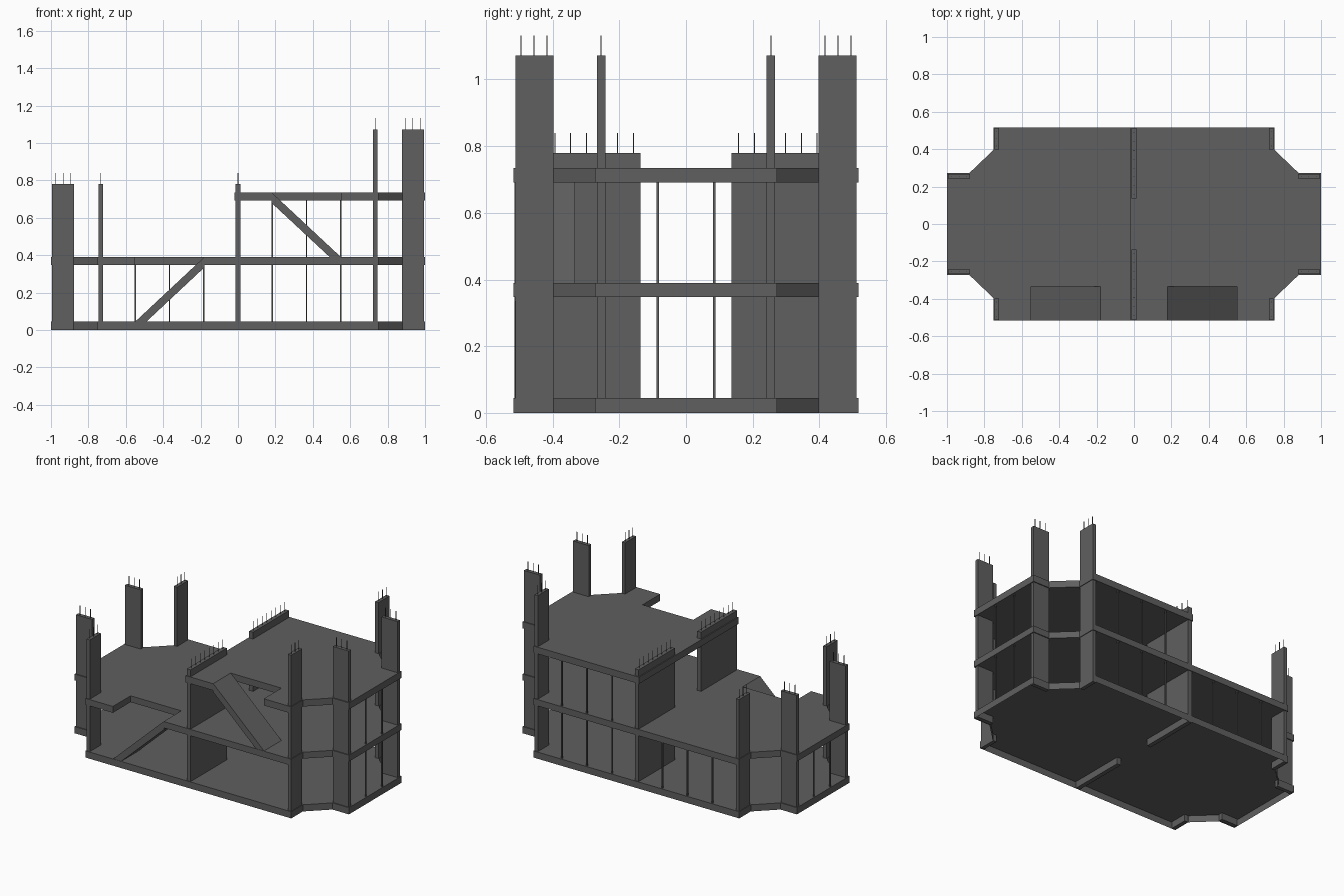
import bpy
import bmesh

# Remove the default cube
cube = bpy.data.objects.get("Cube")
if cube:
    bpy.data.objects.remove(cube, do_unlink=True)


def material(name, value):
    mat = bpy.data.materials.new(name)
    mat.use_nodes = True
    colour = (value, value, value, 1)
    mat.diffuse_color = colour
    mat.node_tree.nodes["Principled BSDF"].inputs["Base Color"].default_value = colour
    return mat


concrete = material("grey concrete", 0.115)


def finish(name, bm):
    mesh = bpy.data.meshes.new(name)
    bm.to_mesh(mesh)
    bm.free()
    mesh.materials.append(concrete)
    obj = bpy.data.objects.new(name, mesh)
    bpy.context.collection.objects.link(obj)


def prism(name, outline, offset, open_base=False):
    """Extrude a closed outline of 3D points along an offset."""
    bm = bmesh.new()
    base = bm.faces.new([bm.verts.new(p) for p in outline])
    grown = bmesh.ops.extrude_face_region(bm, geom=[base], use_keep_orig=True)
    verts = [v for v in grown["geom"] if isinstance(v, bmesh.types.BMVert)]
    bmesh.ops.translate(bm, verts=verts, vec=offset)
    bmesh.ops.recalc_face_normals(bm, faces=bm.faces)
    if open_base:
        bmesh.ops.delete(bm, geom=[base], context="FACES_ONLY")
    finish(name, bm)


def box(name, x, y, z):
    ring = [(x[0], y[0], z[0]), (x[1], y[0], z[0]), (x[1], y[1], z[0]), (x[0], y[1], z[0])]
    prism(name, ring, (0, 0, z[1] - z[0]))


def span(a, b, sign):
    return tuple(sorted((a * sign, b * sign)))


BACK = 0.517        # half depth of the slabs
STAIR = -0.333      # inner edge of the stair openings
FLOORS = [(0, 0.044), (0.348, 0.39), (0.691, 0.735)]
RUN = (0.18, 0.55)  # stair extent along x
TOP_LEFT, TOP_RIGHT = 0.78, 1.072
BAR, BAR_RISE = 0.0032, 0.06
MULLION = 0.0035    # half width

# Half of the slab edge, from the front corner round to the back corner
edge = [(0.75, -BACK), (0.75, -0.397), (0.88, -0.273), (1, -0.273)]
edge += [(x, -y) for x, y in reversed(edge)]
far_edge = [(-x, -y) for x, y in edge]


def notch(a, b):
    return [(a, -BACK), (a, STAIR), (b, STAIR), (b, -BACK)]


# Floor slabs: a hollow base, then two with stair openings
outlines = [
    edge + far_edge,
    edge + far_edge + notch(-RUN[1], -RUN[0]),
    edge + [(-0.02, BACK), (-0.02, -BACK)] + notch(*RUN),
]
for name, outline, (low, high) in zip(("ground_slab", "first_slab", "second_slab"), outlines, FLOORS):
    prism(name, [(x, y, low) for x, y in outline], (0, 0, high - low), open_base=low == 0)


def bars(name, points, z):
    """Row of thin reinforcing bars joined into one mesh."""
    bm = bmesh.new()
    for x, y in points:
        made = bmesh.ops.create_cube(bm, size=1)["verts"]
        bmesh.ops.scale(bm, verts=made, vec=(BAR, BAR, BAR_RISE))
        bmesh.ops.translate(bm, verts=made, vec=(x, y, z + BAR_RISE / 2))
    finish(name, bm)


# Corner wall piers with bars sticking out of their tops
for sx, side, top in ((1, "left", TOP_RIGHT), (-1, "right", TOP_LEFT)):
    for sy, end in ((-1, "front"), (1, "back")):
        box(f"{end}_{side}_pier", span(0.722, 0.746, sx), span(0.397, 0.512, sy), (0, top))
        box(f"{end}_{side}_end_pier", span(0.878, 0.994, sx), span(0.242, 0.267, sy), (0, top))
        steps = [-0.039, 0, 0.039]
        bars(f"{end}_{side}_pier_bars", [(0.734 * sx, (0.456 + s) * sy) for s in steps], top)
        bars(f"{end}_{side}_end_pier_bars", [((0.935 + s) * sx, 0.255 * sy) for s in steps], top)

# Central cross walls
for sy, end in ((-1, "front"), (1, "back")):
    box(f"{end}_cross_wall", (-0.014, 0.014), span(0.137, 0.512, sy), (0, TOP_LEFT))
    bars(f"{end}_cross_wall_bars", [(0, sy * (0.158 + 0.047 * i)) for i in range(8)], TOP_LEFT)

# Stair ramps
for name, sign, storey in (("lower_ramp", -1, 0), ("upper_ramp", 1, 1)):
    low, high = FLOORS[storey][1], FLOORS[storey + 1][1]
    profile = [(RUN[0], high), (RUN[1], low), (RUN[1] - 0.06, low), (RUN[0], high - 0.056)]
    prism(name, [(x * sign, -0.515, z) for x, z in profile], (0, 0.515 + STAIR, 0))

# Slim mullions along the back and both ends
for storey, label in enumerate(("lower", "upper")):
    z = (FLOORS[storey][1], FLOORS[storey + 1][0])
    for sx, side in ((1, "left"), (-1, "right")):
        if storey and sx < 0:
            continue
        for i in range(1, 4):
            x = 0.183 * i * sx
            box(f"{label}_{side}_back_mullion_{i}", (x - MULLION, x + MULLION), (0.503, 0.511), z)
        for y, end in ((-0.085, "front"), (0.085, "back")):
            box(f"{label}_{side}_{end}_end_mullion", span(0.986, 0.994, sx), (y - MULLION, y + MULLION), z)
